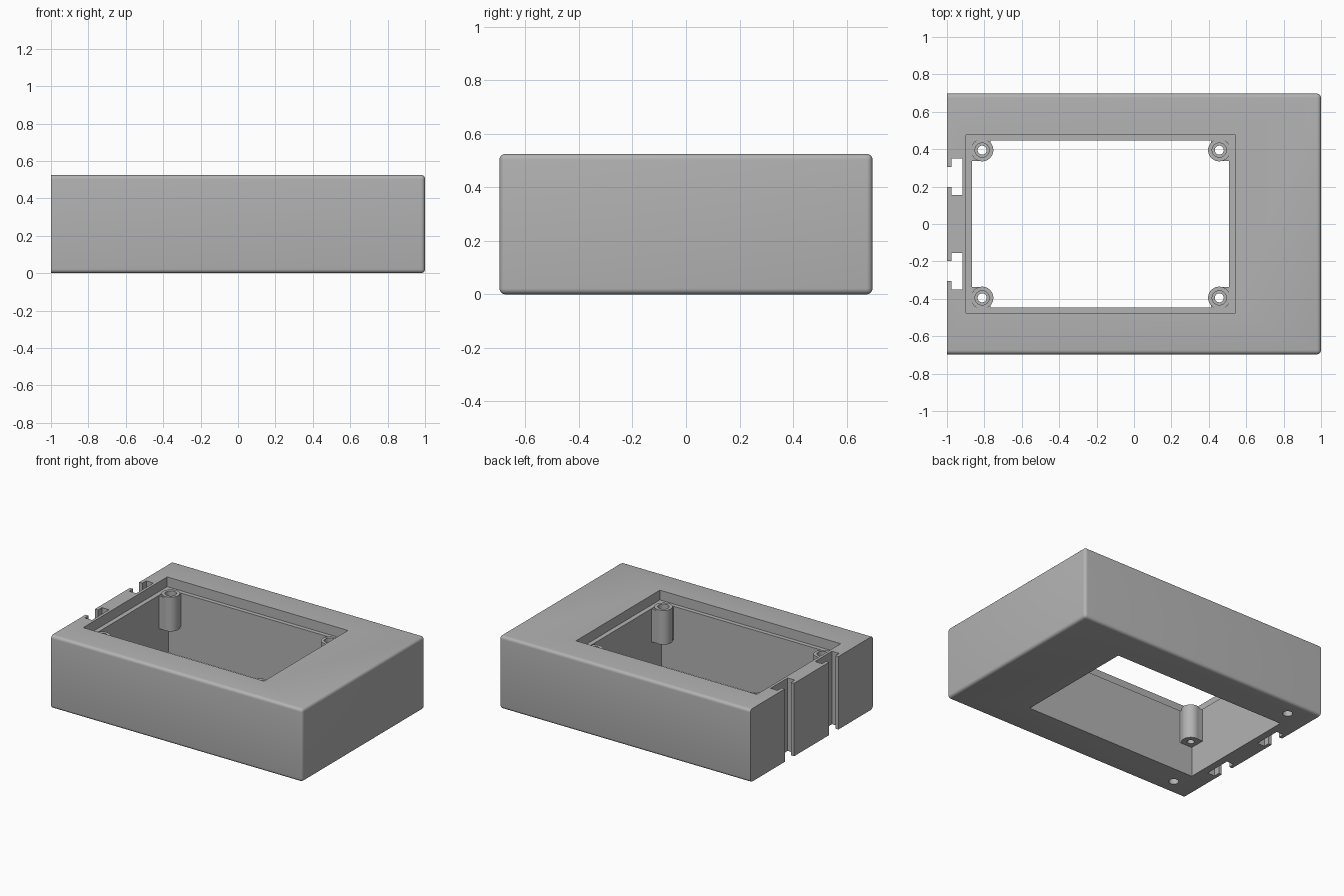
import bpy
import bmesh
from mathutils import Matrix, Vector

HEIGHT = 0.525
CENTRE_X = -0.178          # middle of the display opening
LEDGE_Z = 0.455
POST_X, POST_Y = 0.634, 0.395
HOLE_X, HOLE_Y = 0.687, 0.447

cube = bpy.data.objects.get("Cube")
if cube:
    bpy.data.objects.remove(cube, do_unlink=True)

grey = bpy.data.materials.new("plain grey")
grey.use_nodes = True
COLOUR = (0.45, 0.45, 0.45, 1)
grey.diffuse_color = COLOUR
grey.node_tree.nodes["Principled BSDF"].inputs["Base Color"].default_value = COLOUR


def finish(name, bm):
    mesh = bpy.data.meshes.new(name)
    bm.to_mesh(mesh)
    bm.free()
    mesh.materials.append(grey)
    obj = bpy.data.objects.new(name, mesh)
    bpy.context.collection.objects.link(obj)
    return obj


def box(name, x, y, z):
    bm = bmesh.new()
    size = Vector((x[1] - x[0], y[1] - y[0], z[1] - z[0]))
    middle = Vector((sum(x), sum(y), sum(z))) / 2
    bmesh.ops.create_cube(bm, size=1, matrix=Matrix.LocRotScale(middle, None, size))
    return finish(name, bm)


def cylinder(name, x, y, z, radius):
    bm = bmesh.new()
    bmesh.ops.create_cone(bm, cap_ends=True, segments=40, radius1=radius, radius2=radius,
                          depth=z[1] - z[0], matrix=Matrix.Translation((x, y, sum(z) / 2)))
    return finish(name, bm)


def apply_modifiers(obj):
    bpy.context.view_layer.update()
    graph = bpy.context.evaluated_depsgraph_get()
    mesh = bpy.data.meshes.new_from_object(obj.evaluated_get(graph))
    obj.modifiers.clear()
    obj.data = mesh


def combine(obj, parts, operation):
    for part in parts:
        mod = obj.modifiers.new(operation.lower(), "BOOLEAN")
        mod.operation, mod.object, mod.solver = operation, part, "EXACT"
    apply_modifiers(obj)
    for part in parts:
        bpy.data.objects.remove(part, do_unlink=True)


def smooth(obj):
    bpy.ops.object.select_all(action="DESELECT")
    obj.select_set(True)
    bpy.context.view_layer.objects.active = obj
    bpy.ops.object.shade_smooth_by_angle(angle=0.6)


# Case: rounded everywhere except around its flat slotted side
case = box("case", (-1, 1), (-0.697, 0.697), (0, HEIGHT))
bm = bmesh.new()
bm.from_mesh(case.data)
edges = [e for e in bm.edges if any(v.co.x > 0 for v in e.verts)]
bmesh.ops.bevel(bm, geom=edges, offset=0.022, segments=5, profile=0.5, affect="EDGES")
bm.to_mesh(case.data)
bm.free()

# Display recess and the opening through the case
cutters = [
    box("recess_cutter", (CENTRE_X - 0.72, CENTRE_X + 0.72), (-0.477, 0.477), (LEDGE_Z, 1)),
    box("opening_cutter", (CENTRE_X - HOLE_X, CENTRE_X + HOLE_X), (-HOLE_Y, HOLE_Y), (-1, 1)),
]
# T-shaped mounting slots and blind screw holes
for side in (-1, 1):
    slot_y = 0.252 * side
    cutters += [
        box("slot_cutter", (-0.975, -0.918), (slot_y - 0.097, slot_y + 0.097), (-1, 1)),
        box("slot_mouth_cutter", (-1.1, -0.97), (slot_y - 0.053, slot_y + 0.053), (-1, 1)),
        cylinder("screw_hole_cutter", -0.82, 0.576 * side, (-0.1, 0.12), 0.033),
    ]
combine(case, cutters, "DIFFERENCE")
smooth(case)

# Hollow screw posts, webbed into the corners of the opening
for side_x, x_name in ((-1, "right"), (1, "left")):
    for side_y, y_name in ((-1, "front"), (1, "back")):
        x, y = CENTRE_X + POST_X * side_x, POST_Y * side_y
        wall_x, wall_y = CENTRE_X + (HOLE_X + 0.01) * side_x, (HOLE_Y + 0.01) * side_y
        span = (0.215, LEDGE_Z + 0.006)
        low_span = (span[0], LEDGE_Z - 0.004)
        post = cylinder(f"{y_name}_{x_name}_post", x, y, span, 0.06)
        webs = [
            box("web", sorted((x, wall_x)), sorted((y - 0.058 * side_y, wall_y)), low_span),
            box("web", sorted((x - 0.045 * side_x, wall_x)), sorted((y, wall_y)), low_span),
        ]
        combine(post, webs, "UNION")
        combine(post, [cylinder("bore", x, y, (0, 1), 0.024),
                       cylinder("counterbore", x, y, (LEDGE_Z - 0.1, 1), 0.038)], "DIFFERENCE")
        smooth(post)
